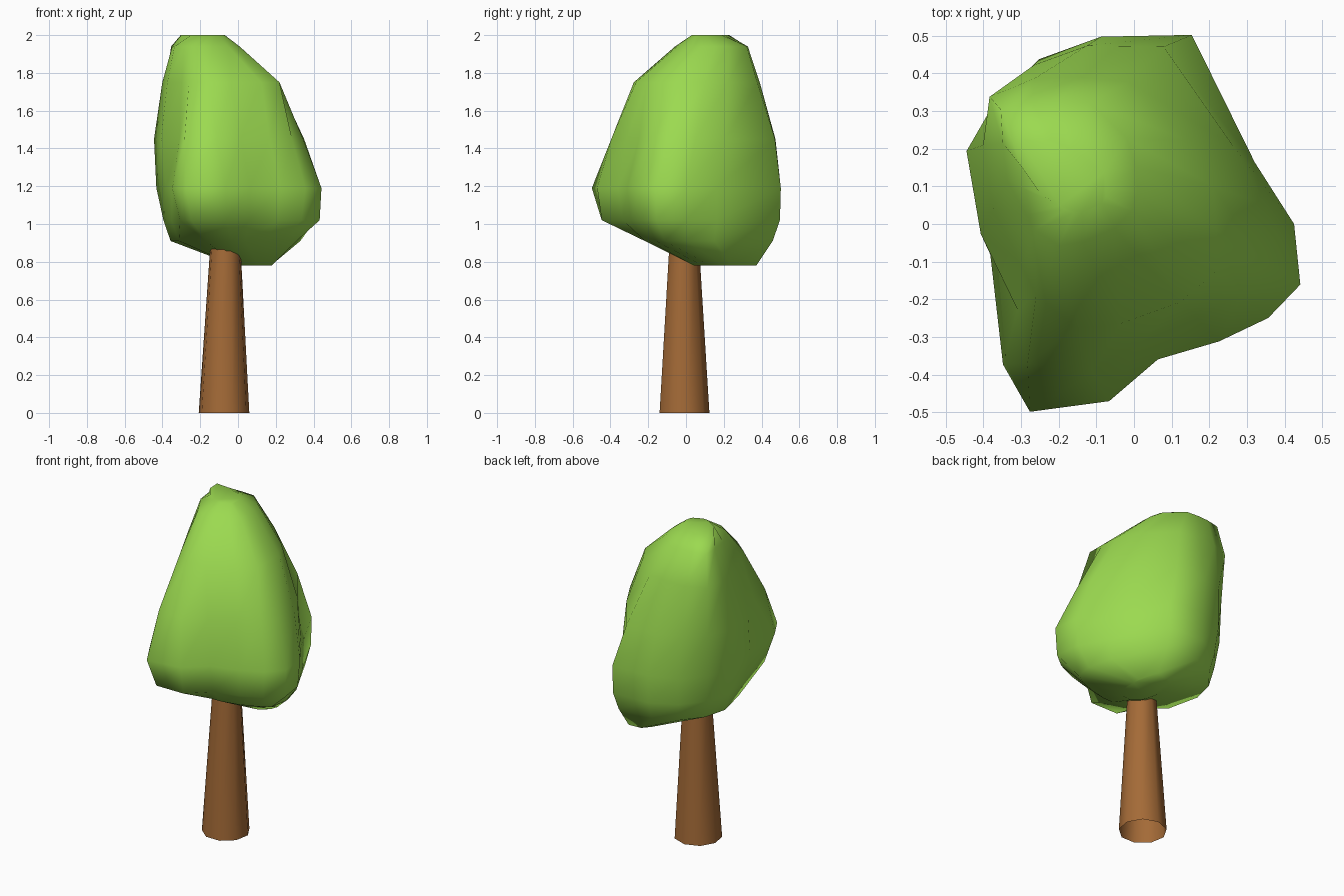
import bpy, bmesh
from math import sin, cos, radians, tau


def material(name, colour):
    m = bpy.data.materials.new(name)
    m.diffuse_color = (*colour, 1)
    return m


def loft(name, rings, mat, cap):
    """Skin a stack of equal-length point rings."""
    bm = bmesh.new()
    loops = [[bm.verts.new(p) for p in ring] for ring in rings]
    n = len(loops[0])
    for a, b in zip(loops, loops[1:]):
        for i in range(n):
            j = (i + 1) % n
            bm.faces.new((a[i], a[j], b[j], b[i]))
    if cap:
        bm.faces.new(loops[0][::-1])
        bm.faces.new(loops[-1])
    for f in bm.faces:
        f.smooth = True
    me = bpy.data.meshes.new(name)
    bm.to_mesh(me)
    bm.free()
    me.materials.append(mat)
    ob = bpy.data.objects.new(name, me)
    bpy.context.collection.objects.link(ob)
    return ob


leaf_green = material("leaf green", (0.33, 0.70, 0.08))
bark_brown = material("bark brown", (0.37, 0.145, 0.038))

# Trunk: open tapered tube that ends just inside the crown
loft("trunk",
     [[(x + r * cos(tau * (i + 0.25) / 9), -0.012 + r * sin(tau * (i + 0.25) / 9), z)
       for i in range(9)]
      for x, z, r in ((-0.074, 0, 0.136), (-0.067, 0.87, 0.082))],
     bark_brown, False)

# Crown: lumpy leaning mass, one radius per direction at each level
directions = (0, 27, 73, 100, 120, 140, 160, 192, 227, 241, 262, 280, 306, 325, 340)
levels = (
    (0.78, .08, .20, (.09, .10, .18, .17, .14, .12, .10, .10, .12, .14, .16, .16, .14, .12, .10)),
    (0.91, 0, 0, (.33, .33, .48, .46, .45, .42, .38, .32, .25, .23, .22, .22, .24, .28, .33)),
    (1.02, 0, 0, (.41, .36, .52, .50, .48, .45, .42, .36, .45, .51, .45, .34, .36, .41, .46)),
    (1.19, 0, 0, (.425, .36, .525, .505, .505, .48, .46, .39, .51, .57, .475, .365, .385, .435, .47)),
    (1.45, -.05, .05, (.40, .35, .44, .43, .43, .42, .42, .365, .38, .48, .45, .37, .37, .41, .42)),
    (1.75, -.10, .10, (.31, .27, .29, .295, .33, .37, .32, .28, .29, .33, .38, .37, .38, .39, .34)),
    (1.94, -.17, .15, (.175, .17, .18, .18, .20, .24, .19, .17, .17, .19, .21, .20, .20, .20, .19)),
    (2.00, -.15, .10, (.08, .08, .09, .10, .14, .20, .16, .10, .07, .07, .07, .07, .07, .08, .08)),
)
loft("crown",
     [[(x + r * cos(radians(a)), y + r * sin(radians(a)), z)
       for a, r in zip(directions, radii)] for z, x, y, radii in levels],
     leaf_green, True)
